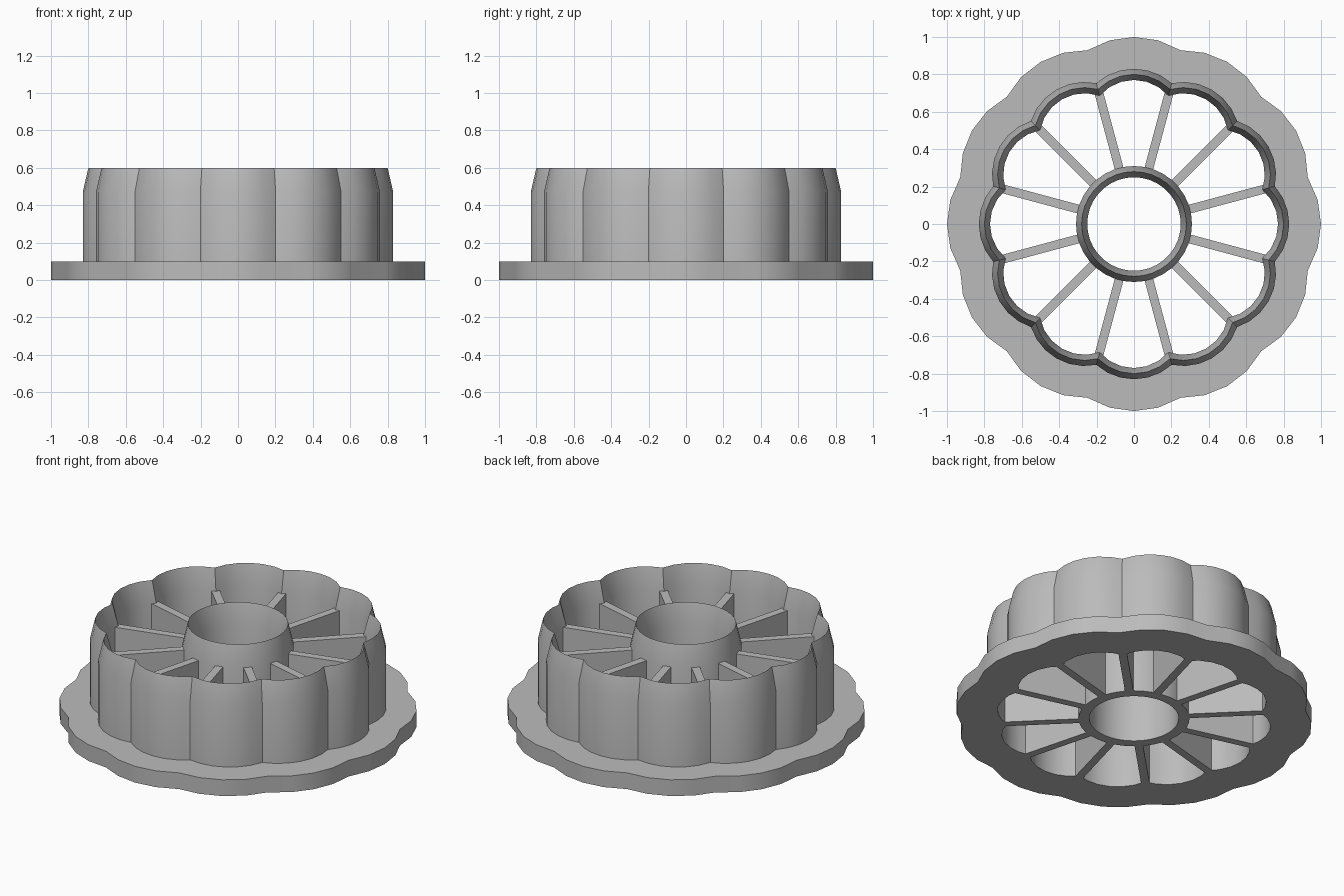
import bpy, bmesh, math

if "Cube" in bpy.data.objects:
    bpy.data.objects.remove(bpy.data.objects["Cube"])

LOBES = 12
LOBE_CENTRE = 0.527          # distance of each lobe arc's centre from the axis
HALF = math.pi / LOBES

grey = bpy.data.materials.new("plain grey")
grey.diffuse_color = (0.5, 0.5, 0.5, 1)
grey.use_nodes = True
grey.node_tree.nodes["Principled BSDF"].inputs["Base Color"].default_value = grey.diffuse_color


def lobed_outline(radius, segs):
    """Closed scalloped outline: twelve arcs meeting in notches."""
    b = LOBE_CENTRE * math.cos(HALF)
    notch = b + math.sqrt(b * b - LOBE_CENTRE ** 2 + radius ** 2)
    sweep = math.atan2(notch * math.sin(HALF), notch * math.cos(HALF) - LOBE_CENTRE)
    pts = []
    for k in range(LOBES):
        c, s = math.cos(2 * HALF * k), math.sin(2 * HALF * k)
        for i in range(segs):
            a = -sweep + 2 * sweep * i / segs
            x, y = LOBE_CENTRE + radius * math.cos(a), radius * math.sin(a)
            pts.append((x * c - y * s, x * s + y * c))
    return pts


def circle_outline(radius, segs):
    return [(radius * math.cos(2 * math.pi * i / segs),
             radius * math.sin(2 * math.pi * i / segs)) for i in range(segs)]


def finish(name, bm):
    bmesh.ops.recalc_face_normals(bm, faces=bm.faces)
    mesh = bpy.data.meshes.new(name)
    bm.to_mesh(mesh)
    bm.free()
    mesh.materials.append(grey)
    ob = bpy.data.objects.new(name, mesh)
    bpy.context.collection.objects.link(ob)
    bpy.ops.object.select_all(action='DESELECT')
    ob.select_set(True)
    bpy.context.view_layer.objects.active = ob
    bpy.ops.object.shade_smooth_by_angle(angle=math.radians(30))
    return ob


def ring(name, outline, segs, profile):
    """Sweep a closed (radius, z) profile around an outline."""
    bm = bmesh.new()
    loops = [[bm.verts.new((x, y, z)) for x, y in outline(r, segs)] for r, z in profile]
    for j, low in enumerate(loops):
        high = loops[(j + 1) % len(loops)]
        n = len(low)
        for i in range(n):
            k = (i + 1) % n
            bm.faces.new((low[i], low[k], high[k], high[i]))
    return finish(name, bm)


# Wide scalloped base flange
ring("base_flange", lobed_outline, 4, [(0.473, 0), (0.473, 0.1), (0.285, 0.1), (0.285, 0)])

# Scalloped outer wall, sharpened at the top
ring("outer_wall", lobed_outline, 6,
     [(0.303, 0), (0.303, 0.47), (0.273, 0.6), (0.243, 0.47), (0.243, 0)])

# Round central hub with the same sharpened rim
ring("centre_hub", circle_outline, 36,
     [(0.31, 0), (0.31, 0.47), (0.28, 0.6), (0.25, 0.47), (0.25, 0)])

# Spokes from the hub to each notch in the wall
for k in range(LOBES):
    bm = bmesh.new()
    bmesh.ops.create_cube(bm, size=1)
    for v in bm.verts:
        v.co.x = 0.51 + v.co.x * 0.44
        v.co.y *= 0.047
        v.co.z = (v.co.z + 0.5) * 0.47
    spoke = finish(f"spoke_{k + 1}", bm)
    spoke.rotation_euler.z = HALF * (2 * k + 1)
